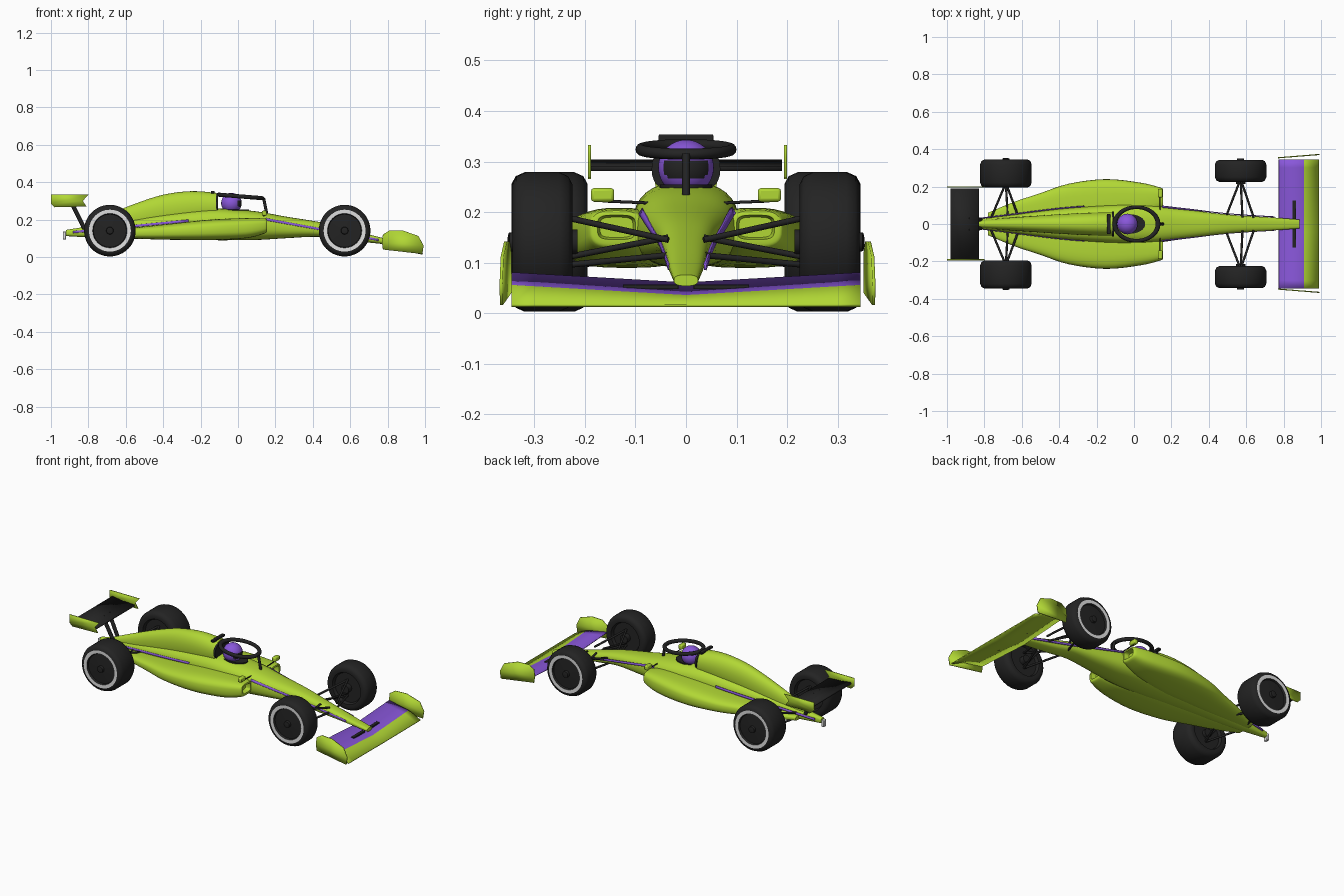
import bpy, bmesh, math
from mathutils import Vector

cube = bpy.data.objects.get("Cube")
if cube:
    bpy.data.objects.remove(cube, do_unlink=True)


def material(name, rgb):
    m = bpy.data.materials.new(name)
    m.use_nodes = True
    m.diffuse_color = (*rgb, 1)
    m.node_tree.nodes["Principled BSDF"].inputs["Base Color"].default_value = (*rgb, 1)
    return m


GREEN = material("lime green", (0.44, 0.68, 0.035))
PURPLE = material("purple", (0.25, 0.095, 0.7))
BLACK = material("black", (0.017, 0.017, 0.017))
GREY = material("light grey", (0.75, 0.75, 0.75))


def finish(ob, mats, angle=40):
    for m in mats:
        ob.data.materials.append(m)
    bpy.ops.object.select_all(action='DESELECT')
    ob.select_set(True)
    bpy.context.view_layer.objects.active = ob
    bpy.ops.object.shade_smooth_by_angle(angle=math.radians(angle))
    return ob


def skin(name, rows, mats, rule=None, solid=True, thick=0.006):
    """Bridge rows of points: closed capped rings, or an open thickened sheet."""
    bm = bmesh.new()
    vs = [[bm.verts.new(p) for p in row] for row in rows]
    n = len(rows[0])
    for i in range(len(rows) - 1):
        for j in range(n if solid else n - 1):
            k = (j + 1) % n
            f = bm.faces.new((vs[i][j], vs[i][k], vs[i + 1][k], vs[i + 1][j]))
            f.material_index = rule(i, j) if rule else 0
    if solid:
        bm.faces.new(vs[0])
        bm.faces.new(vs[-1])
        bmesh.ops.recalc_face_normals(bm, faces=bm.faces)
    me = bpy.data.meshes.new(name)
    bm.to_mesh(me)
    bm.free()
    ob = bpy.data.objects.new(name, me)
    bpy.context.collection.objects.link(ob)
    if not solid:
        mod = ob.modifiers.new("thickness", 'SOLIDIFY')
        mod.thickness = thick
        mod.material_offset = 1 - len(mats)
    return finish(ob, mats)


def smooth_stations(st, steps=4):
    """Catmull-Rom interpolation between loft stations."""
    out = []
    for i in range(len(st) - 1):
        a, b, c, d = (Vector(st[max(0, min(len(st) - 1, i + o))]) for o in (-1, 0, 1, 2))
        for s in range(steps):
            t = s / steps
            out.append(0.5 * (2 * b + (c - a) * t + (2 * a - 5 * b + 4 * c - d) * t**2
                              + (3 * b - a - 3 * c + d) * t**3))
    return out + [Vector(st[-1])]


def oval(x, y0, y1, z0, z1, n=2.6, segs=32):
    ring = []
    for j in range(segs):
        a = 2 * math.pi * j / segs
        c, s = math.cos(a), math.sin(a)
        ring.append((x, (y0 + y1) / 2 + (y1 - y0) / 2 * math.copysign(abs(c)**(2 / n), c),
                     (z0 + z1) / 2 + (z1 - z0) / 2 * math.copysign(abs(s)**(2 / n), s)))
    return ring


def rod(name, a, b, r, mat=BLACK):
    a, b = Vector(a), Vector(b)
    bpy.ops.mesh.primitive_cylinder_add(vertices=12, radius=r, depth=(b - a).length, location=(a + b) / 2)
    ob = bpy.context.object
    ob.name = name
    ob.rotation_euler = (b - a).to_track_quat('Z', 'Y').to_euler()
    return finish(ob, [mat])


def box(name, loc, size, mat, bevel=0.003):
    bpy.ops.mesh.primitive_cube_add(size=1, location=loc)
    ob = bpy.context.object
    ob.name = name
    ob.scale = size
    bpy.ops.object.transform_apply(location=False, rotation=False, scale=True)
    mod = ob.modifiers.new("bevel", 'BEVEL')
    mod.width, mod.segments = bevel, 2
    return finish(ob, [mat])


# Tub and nose
tub = smooth_stations([
    (0.885, 0.024, 0.054, 0.076), (0.75, 0.034, 0.072, 0.108), (0.57, 0.045, 0.09, 0.155),
    (0.43, 0.058, 0.108, 0.188), (0.25, 0.082, 0.1, 0.217), (0.12, 0.1, 0.092, 0.241),
    (0, 0.105, 0.09, 0.253), (-0.15, 0.1, 0.09, 0.258), (-0.4, 0.08, 0.095, 0.23),
    (-0.7, 0.042, 0.1, 0.18), (-0.92, 0.015, 0.112, 0.145)])
skin("tub", [oval(x, -w, w, a, b) for x, w, a, b in tub], [GREEN])


def tub_stripe(name, side, x0, x1, height):
    """Thin painted band lying on the flank of the tub."""
    rows = []
    for x, w, a, b in tub:
        if x0 <= x <= x1:
            row = []
            for dz in (-0.006, 0, 0.006):
                t = max(-0.95, min(0.95, (height(x) + dz - (a + b) / 2) / (b - a) * 2))
                row.append((x, side * (w * (1 - abs(t)**2.6)**(1 / 2.6) + 0.002),
                            (a + b) / 2 + t * (b - a) / 2))
            rows.append(row)
    skin(name, rows, [PURPLE], solid=False, thick=0.005)


# Engine cover with black air intake and camera bar
cover = smooth_stations([
    (-0.115, 0.062, 0.2, 0.343), (-0.25, 0.06, 0.18, 0.352), (-0.4, 0.052, 0.16, 0.333),
    (-0.55, 0.042, 0.14, 0.285), (-0.7, 0.031, 0.12, 0.225), (-0.84, 0.018, 0.12, 0.165)])
skin("engine_cover", [oval(x, -w, w, a, b, 2.2) for x, w, a, b in cover], [GREEN])
skin("air_intake", [oval(x, -0.068, 0.068, 0.235, 0.336, 2.4) for x in (-0.106, -0.118)], [BLACK])
box("camera_bar", (-0.135, 0, 0.347), (0.02, 0.108, 0.014), BLACK)

# Cockpit opening, helmet and halo
bpy.ops.mesh.primitive_cylinder_add(vertices=32, radius=1, depth=1, location=(-0.02, 0, 0.251))
bpy.context.object.name = "cockpit_opening"
bpy.context.object.scale = (0.08, 0.052, 0.008)
finish(bpy.context.object, [BLACK])
bpy.ops.mesh.primitive_uv_sphere_add(segments=40, ring_count=24, radius=0.055, location=(-0.035, 0, 0.288))
helmet = finish(bpy.context.object, [PURPLE, BLACK])
helmet.name = "helmet"
for p in helmet.data.polygons:
    c = p.center / 0.055
    p.material_index = int(c.x > 0.62 and -0.35 < c.z < 0.22)
bpy.ops.mesh.primitive_torus_add(major_radius=0.1, minor_radius=0.011, major_segments=48,
                                 minor_segments=12, location=(0.013, 0, 0.324))
halo = finish(bpy.context.object, [BLACK])
halo.name = "halo_ring"
halo.scale = (1.16, 0.9, 1)
halo.rotation_euler.y = 0.08
rod("halo_strut", (0.137, 0, 0.315), (0.155, 0, 0.225), 0.008)

# Front wing: green leading strip, purple upper flap, green underside
cols = [-0.345 + 0.69 * j / 16 for j in range(17)]


def wing_row(x, z_mid, z_tip):
    return [(x, y, z_mid + (z_tip - z_mid) * abs(y) / 0.345) for y in cols]


skin("front_wing", [wing_row(0.988, 0.018, 0.018), wing_row(0.908, 0.036, 0.056),
                    wing_row(0.775, 0.061, 0.081)],
     [GREEN, PURPLE], lambda i, j: int(i == 1), solid=False)
for s in (1, -1):
    box("front_wing_slot", (0.857, s * 0.07, 0.052), (0.02, 0.11, 0.009), BLACK, 0.001)

# Rear wing, tail light
skin("rear_wing", [[(x, y, z) for y in (-0.19, 0.19)] for x, z in
                   ((-0.83, 0.291), (-0.92, 0.296), (-0.98, 0.304))], [BLACK], solid=False, thick=0.01)
box("tail_light", (-0.928, 0, 0.115), (0.016, 0.026, 0.042), GREY)


def wheel(name, x, y_in, w, s):
    prof = [(0.02, 0.02), (0.088, 0.02), (0.095, 0.003), (0.115, 0), (0.13, 0.008), (0.138, 0.026),
            (0.138, w - 0.026), (0.13, w - 0.008), (0.115, w), (0.112, w), (0.092, w - 0.001),
            (0.088, w - 0.012), (0.02, w - 0.008), (0.018, w + 0.006), (0.008, w + 0.008)]
    rows = []
    for r, d in prof:
        rows.append([(x + r * math.cos(a), s * (y_in + d), 0.141 + r * math.sin(a))
                     for a in (2 * math.pi * k / 48 for k in range(48))])
    skin(name, rows, [BLACK, GREY], lambda i, j: int(i == 9))


pod = smooth_stations([
    (0.155, 0.09, 0.185, 0.138, 0.2), (0.14, 0.08, 0.195, 0.125, 0.206), (0.04, 0.04, 0.22, 0.1, 0.208),
    (-0.15, 0, 0.24, 0.09, 0.2), (-0.35, 0, 0.215, 0.092, 0.179), (-0.5, 0, 0.165, 0.096, 0.163),
    (-0.65, 0, 0.115, 0.102, 0.148), (-0.78, 0, 0.06, 0.108, 0.135)])

# Parts repeated on the left and right
for s, side in ((1, "left"), (-1, "right")):
    wheel(side + "_front_wheel", 0.57, 0.225, 0.118, s)
    wheel(side + "_rear_wheel", -0.685, 0.195, 0.15, s)
    tub_stripe(side + "_nose_stripe", s, 0.14, 0.78, lambda x: 0.23 - 0.185 * x)
    tub_stripe(side + "_tail_stripe", s, -0.9, -0.25, lambda x: 0.221 + 0.1 * x)

    # Sidepod with a recessed inlet
    rows = [oval(x, s * a, s * b, c, d, 3) for x, a, b, c, d in pod]
    rows = [oval(0.125, s * 0.105, s * 0.17, 0.15, 0.19, 4),
            oval(0.155, s * 0.1, s * 0.175, 0.146, 0.194, 4)] + rows
    skin(side + "_sidepod", rows, [GREEN])

    # End plates, the front pair splayed outwards towards the nose
    front = (((0.775, 0.04), (0.985, 0.016)), ((0.77, 0.08), (0.992, 0.06)),
             ((0.775, 0.12), (0.965, 0.112)), ((0.81, 0.142), (0.88, 0.142)))
    rear = (((-0.98, 0.266), (-0.81, 0.27)), ((-1, 0.285), (-0.83, 0.3)), ((-1, 0.333), (-0.8, 0.333)))
    for label, plate, y0, splay in (("front", front, 0.351, 0.08), ("rear", rear, 0.194, 0)):
        skin(f"{side}_{label}_end_plate",
             [[(x, s * (y0 + splay * (x - 0.77)), z) for x, z in row] for row in plate],
             [GREEN], solid=False)

    # Rear wing pylon and mirror
    rod(side + "_wing_pylon", (-0.89, s * 0.03, 0.29), (-0.82, s * 0.022, 0.15), 0.011)
    box(side + "_mirror", (0.14, s * 0.165, 0.234), (0.025, 0.046, 0.027), GREEN, 0.006)
    rod(side + "_mirror_stalk", (0.14, s * 0.07, 0.218), (0.14, s * 0.165, 0.222), 0.003)

    # Suspension arms and axles
    for label, x, y, inner in (("front", 0.57, 0.24, 0.035), ("rear", -0.685, 0.22, 0.03)):
        for dx in (-0.08, 0.07):
            rod(f"{side}_{label}_upper_arm", (x + dx, s * inner, 0.145), (x, s * y, 0.19), 0.006)
            rod(f"{side}_{label}_lower_arm", (x + dx, s * inner, 0.115), (x, s * y, 0.095), 0.006)
        rod(f"{side}_{label}_push_rod", (x + 0.01, s * inner, 0.15), (x, s * y, 0.11), 0.006)
        rod(f"{side}_{label}_hub", (x, s * (y - 0.025), 0.141), (x, s * (y + 0.03), 0.141), 0.025)
